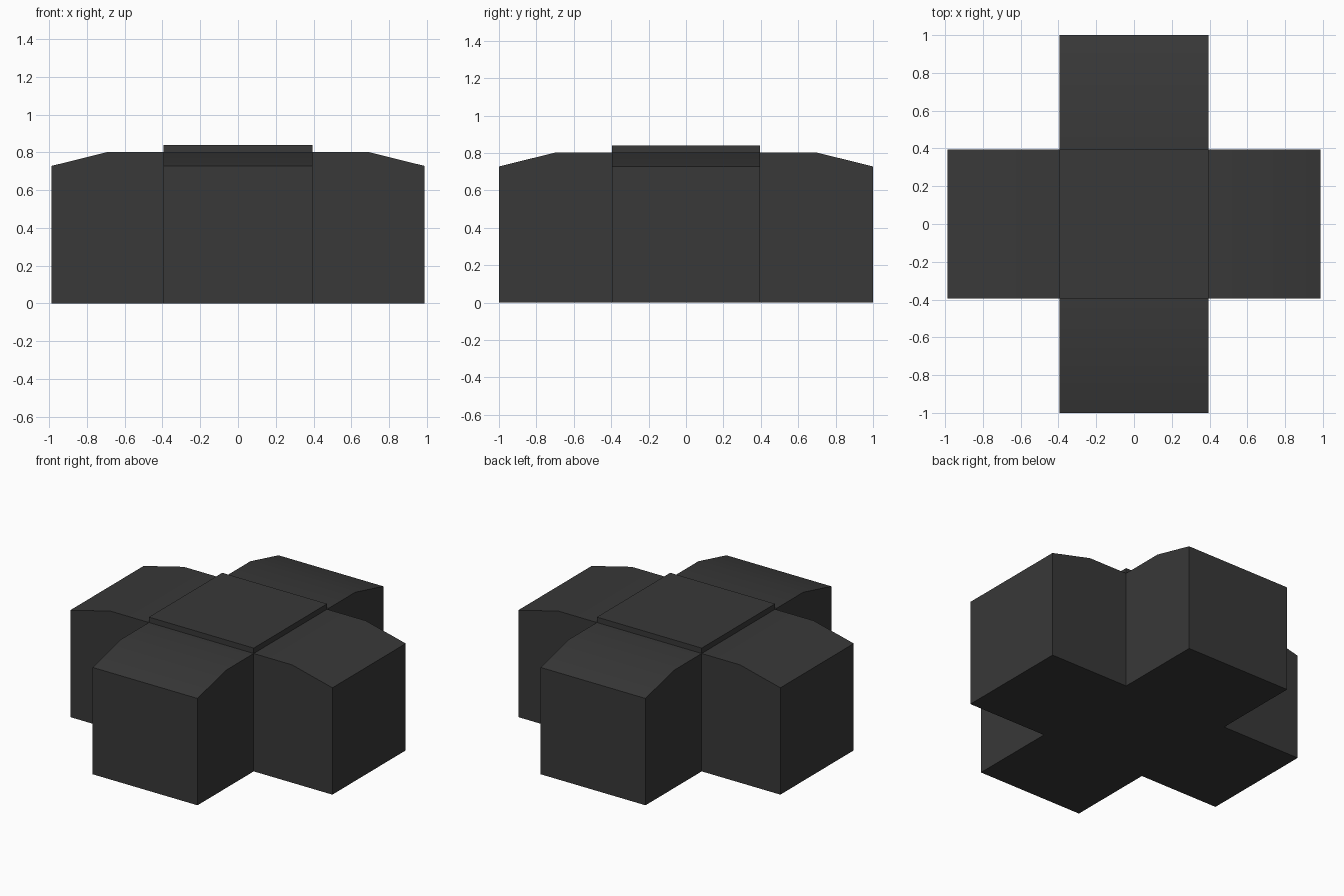
import bpy, bmesh, math
from mathutils import Matrix

if "Cube" in bpy.data.objects:
    bpy.data.objects.remove(bpy.data.objects["Cube"])

dark = bpy.data.materials.new("dark_grey")
dark.diffuse_color = (0.04, 0.04, 0.04, 1)
dark.use_nodes = True
dark.node_tree.nodes["Principled BSDF"].inputs["Base Color"].default_value = dark.diffuse_color

HALF = 0.395   # half width of the core and of each arm


def extrude_profile(name, profile, angle=0.0):
    """Extrude an (outward, up) profile across the width, then turn it about z."""
    bm = bmesh.new()
    face = bm.faces.new([bm.verts.new((u, -HALF, z)) for u, z in profile])
    new = bmesh.ops.extrude_face_region(bm, geom=[face])["geom"]
    moved = [v for v in new if isinstance(v, bmesh.types.BMVert)]
    bmesh.ops.translate(bm, verts=moved, vec=(0, 2 * HALF, 0))
    bm.transform(Matrix.Rotation(angle, 4, 'Z'))
    bmesh.ops.recalc_face_normals(bm, faces=bm.faces)
    mesh = bpy.data.meshes.new(name)
    bm.to_mesh(mesh)
    bm.free()
    mesh.materials.append(dark)
    ob = bpy.data.objects.new(name, mesh)
    bpy.context.collection.objects.link(ob)
    bpy.ops.object.select_all(action='DESELECT')
    ob.select_set(True)
    bpy.context.view_layer.objects.active = ob
    bpy.ops.object.shade_smooth_by_angle(angle=math.radians(30))
    return ob


# Central block, slightly taller than the arms
extrude_profile("core", [(-HALF, 0), (HALF, 0), (HALF, 0.84), (-HALF, 0.84)])

# Four arms whose tops slope down towards the outer ends
arms = [("right_arm", 0, 0.988), ("back_arm", 90, 1.0),
        ("left_arm", 180, 0.988), ("front_arm", 270, 1.0)]
for name, degrees, reach in arms:
    profile = [(HALF, 0), (reach, 0), (reach, 0.728),
               (reach - 0.303, 0.803), (HALF, 0.803)]
    extrude_profile(name, profile, math.radians(degrees))
